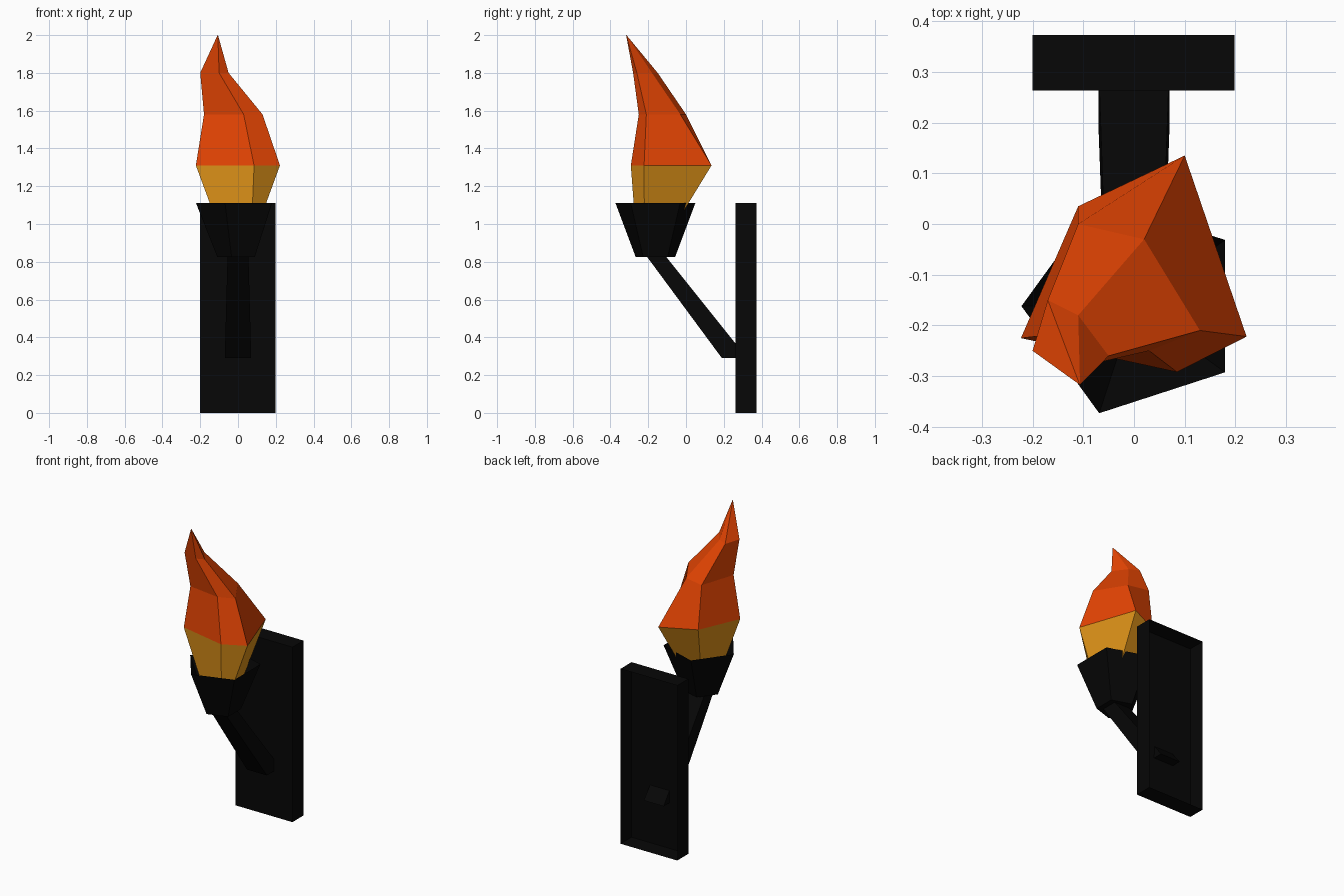
import bpy
from math import cos, sin, pi

if "Cube" in bpy.data.objects:
    bpy.data.objects.remove(bpy.data.objects["Cube"], do_unlink=True)


def material(name, rgb):
    mat = bpy.data.materials.new(name)
    mat.use_nodes = True
    mat.diffuse_color = (*rgb, 1)
    mat.node_tree.nodes["Principled BSDF"].inputs["Base Color"].default_value = (*rgb, 1)
    return mat


BLACK = material("black iron", (0.002, 0.002, 0.002))
ORANGE = material("flame orange", (0.8, 0.06, 0.001))
YELLOW = material("flame yellow", (0.76, 0.3, 0.01))


def loft(name, rings, mats, close_end=True):
    """Join rings of equal length with quads; the last end may stay open."""
    n = len(rings[0])
    verts = [p for ring in rings for p in ring]
    faces = [tuple(range(n))[::-1]]
    for r in range(len(rings) - 1):
        for i in range(n):
            a, b = r * n + i, r * n + (i + 1) % n
            faces.append((a, b, b + n, a + n))
    if close_end:
        faces.append(tuple(range(len(verts) - n, len(verts))))
    mesh = bpy.data.meshes.new(name)
    mesh.from_pydata(verts, [], faces)
    for mat in mats:
        mesh.materials.append(mat)
    mesh.validate()
    obj = bpy.data.objects.new(name, mesh)
    bpy.context.collection.objects.link(obj)
    return obj


def at_height(z, points):
    return [(x, y, z) for x, y in points]


# Wall plate: a shallow tray, open towards the wall
def plate_outline(y):
    return [(-0.2, y, 0), (-0.2, y, 1.11), (0.198, y, 1.11), (0.198, y, 0)]


loft("wall_plate", [plate_outline(0.263), plate_outline(0.373)], [BLACK], close_end=False)


# Slanted arm with level ends, its foot passing through the plate
def arm_section(half_width, y_front, y_back, z):
    return at_height(z, [(-half_width, y_front), (half_width, y_front),
                         (half_width, y_back), (-half_width, y_back)])


loft("support_arm", [
    arm_section(0.07, 0.19, 0.324, 0.29),
    arm_section(0.055, -0.22, -0.12, 0.845),
], [BLACK])


# Five-sided open cup
def pentagon(radius, z):
    return [(radius * cos(pi + i * 2 * pi / 5),
             -0.162 + radius * sin(pi + i * 2 * pi / 5), z) for i in range(5)]


loft("torch_cup", [pentagon(0.11, 0.826), pentagon(0.222, 1.11)], [BLACK], close_end=False)

# Twisted flame: each ring runs back, back right, right, front, left
flame = loft("flame", [
    at_height(0.95, [(0.067, -0.085), (-0.075, -0.05), (-0.09, -0.217), (0.07, -0.265), (0.09, -0.22)]),
    at_height(1.31, [(0.1, 0.135), (-0.11, 0.035), (-0.223, -0.225), (0.085, -0.292), (0.222, -0.222)]),
    at_height(1.58, [(0.02, -0.03), (-0.11, 0.0), (-0.18, -0.22), (0.03, -0.25), (0.13, -0.21)]),
    at_height(1.8, [(-0.11, -0.18), (-0.17, -0.15), (-0.2, -0.25), (-0.1, -0.28), (-0.05, -0.26)]),
    at_height(2.0, [(-0.107 + 0.001 * cos(i * 2 * pi / 5 + 1),
                     -0.316 + 0.001 * sin(i * 2 * pi / 5 + 1)) for i in range(5)]),
], [ORANGE, YELLOW])
for face in flame.data.polygons:
    face.material_index = 1 if face.center.z < 1.31 else 0
